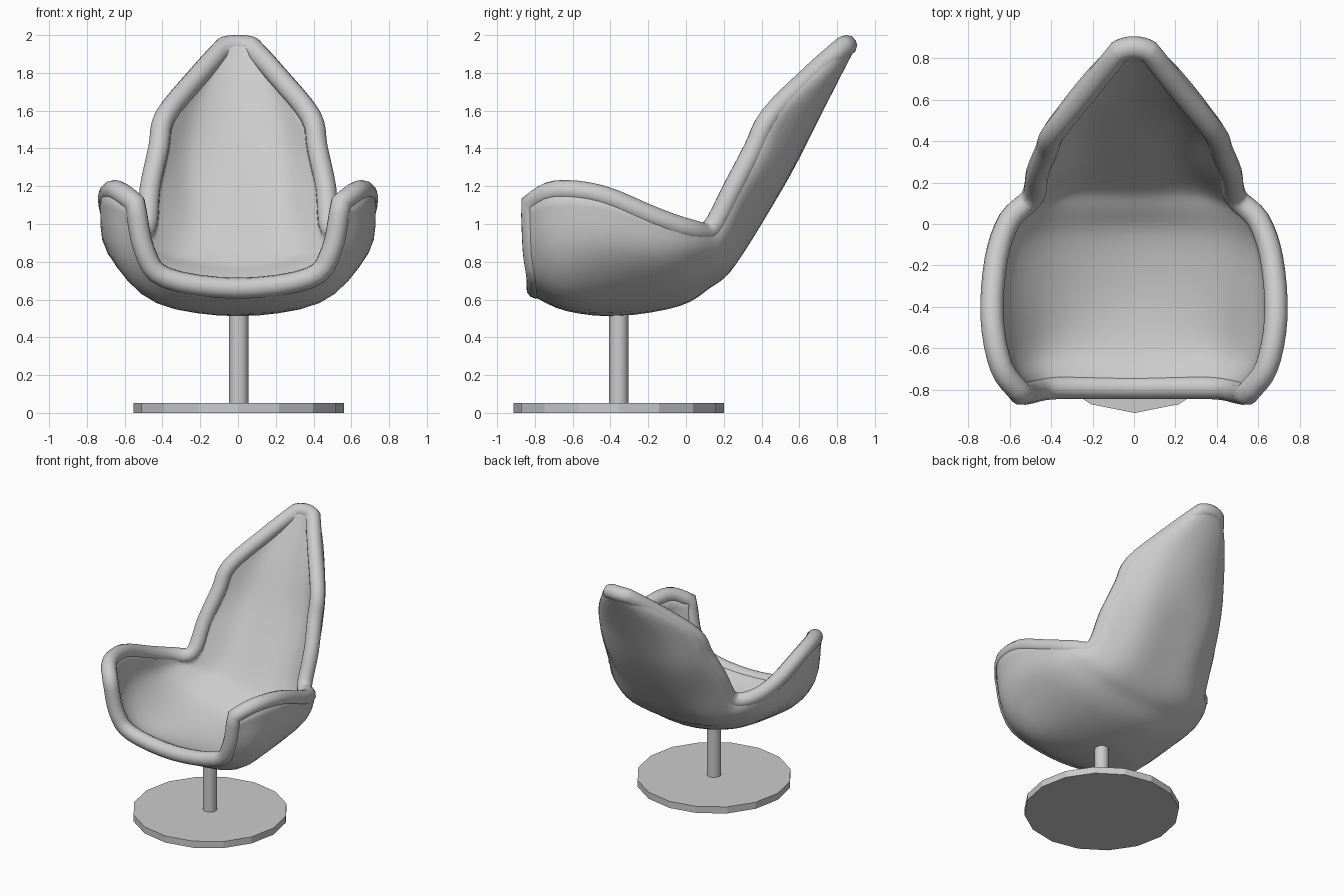
import bpy
from mathutils import Vector

if "Cube" in bpy.data.objects:
    bpy.data.objects.remove(bpy.data.objects["Cube"])

# Shell half-sections, front lip to top of back: centre (y,z), then two flank points and the rim point (x,y,z)
SECTIONS = [
    (-.79, .66,   .38, -.79, .715,  .495, -.81, .86,  .545, -.82, 1.11),
    (-.62, .585,  .41, -.63, .63,   .605, -.67, .85,  .64, -.69, 1.175),
    (-.36, .56,   .40, -.37, .635,  .65, -.42, .87,   .685, -.45, 1.15),
    (-.05, .61,   .38, -.07, .68,   .62, -.13, .85,   .665, -.17, 1.035),
    (.10, .70,    .35, .09, .75,    .55, .05, .87,    .60, .02, .97),
    (.20, .78,    .30, .20, .81,    .46, .16, .90,    .49, .13, .97),
    (.33, .98,    .25, .33, 1.00,   .43, .275, 1.12,  .465, .25, 1.19),
    (.51, 1.28,   .25, .49, 1.29,   .395, .41, 1.36,  .42, .36, 1.40),
    (.655, 1.565, .22, .61, 1.57,   .355, .50, 1.58,  .385, .445, 1.57),
    (.785, 1.82,  .12, .765, 1.815, .19, .71, 1.80,   .21, .66, 1.785),
    (.85, 1.945,  .03, .847, 1.944, .055, .84, 1.94,  .075, .83, 1.935),
]
STEPS = 4


def spline(pts, steps):
    """Catmull-Rom curve through the points."""
    ext = [2 * pts[0] - pts[1]] + pts + [2 * pts[-1] - pts[-2]]
    out = []
    for i in range(len(pts) - 1):
        a, b, c, d = ext[i:i + 4]
        for k in range(steps):
            t = k / steps
            out.append(0.5 * (2 * b + (c - a) * t + (2 * a - 5 * b + 4 * c - d) * t**2
                              + (3 * b - a - 3 * c + d) * t**3))
    return out + [pts[-1]]


def full_row(s):
    """Mirror a half-section into a complete left-to-right row."""
    half = [Vector(s[i:i + 3]) for i in (2, 5, 8)]
    left = [Vector((-p.x, p.y, p.z)) for p in reversed(half)]
    return spline(left + [Vector((0, s[0], s[1]))] + half, STEPS)


def cylinder(name, sides, radius, z0, z1):
    bpy.ops.mesh.primitive_cylinder_add(vertices=sides, radius=radius, depth=z1 - z0,
                                        location=(0.004, -0.356, (z0 + z1) / 2))
    ob = bpy.context.object
    ob.name = name
    return ob


# Shell: smooth grid with thickness
rows = [full_row(s) for s in SECTIONS]
columns = [spline(list(col), STEPS) for col in zip(*rows)]
n, m = len(columns), len(columns[0])
verts = [p for col in columns for p in col]
faces = [(i * m + j, i * m + j + 1, (i + 1) * m + j + 1, (i + 1) * m + j)
         for i in range(n - 1) for j in range(m - 1)]
mesh = bpy.data.meshes.new("seat_shell")
mesh.from_pydata(verts, [], faces)
mesh.shade_smooth()
shell = bpy.data.objects.new("seat_shell", mesh)
bpy.context.collection.objects.link(shell)
thick = shell.modifiers.new("thickness", 'SOLIDIFY')
thick.thickness = 0.095
thick.offset = 0

# Rounded rim: tube around the shell's boundary
loop = (columns[0][:-1] + [c[-1] for c in columns[:-1]]
        + columns[-1][:0:-1] + [c[0] for c in columns[:0:-1]])
curve = bpy.data.curves.new("shell_rim", 'CURVE')
curve.dimensions = '3D'
curve.bevel_depth = 0.056
curve.bevel_resolution = 4
path = curve.splines.new('POLY')
path.points.add(len(loop) - 1)
for pt, co in zip(path.points, loop):
    pt.co = (*co, 1)
path.use_cyclic_u = True
rim = bpy.data.objects.new("shell_rim", curve)
bpy.context.collection.objects.link(rim)
bpy.ops.object.select_all(action='DESELECT')
rim.select_set(True)
bpy.context.view_layer.objects.active = rim
bpy.ops.object.convert(target='MESH')
bpy.context.object.data.shade_smooth()

# Swivel post and flat-sided foot
cylinder("post", 16, 0.051, 0.04, 0.55)
bpy.ops.object.shade_smooth_by_angle()
cylinder("base_disc", 16, 0.556, 0.0, 0.052)
